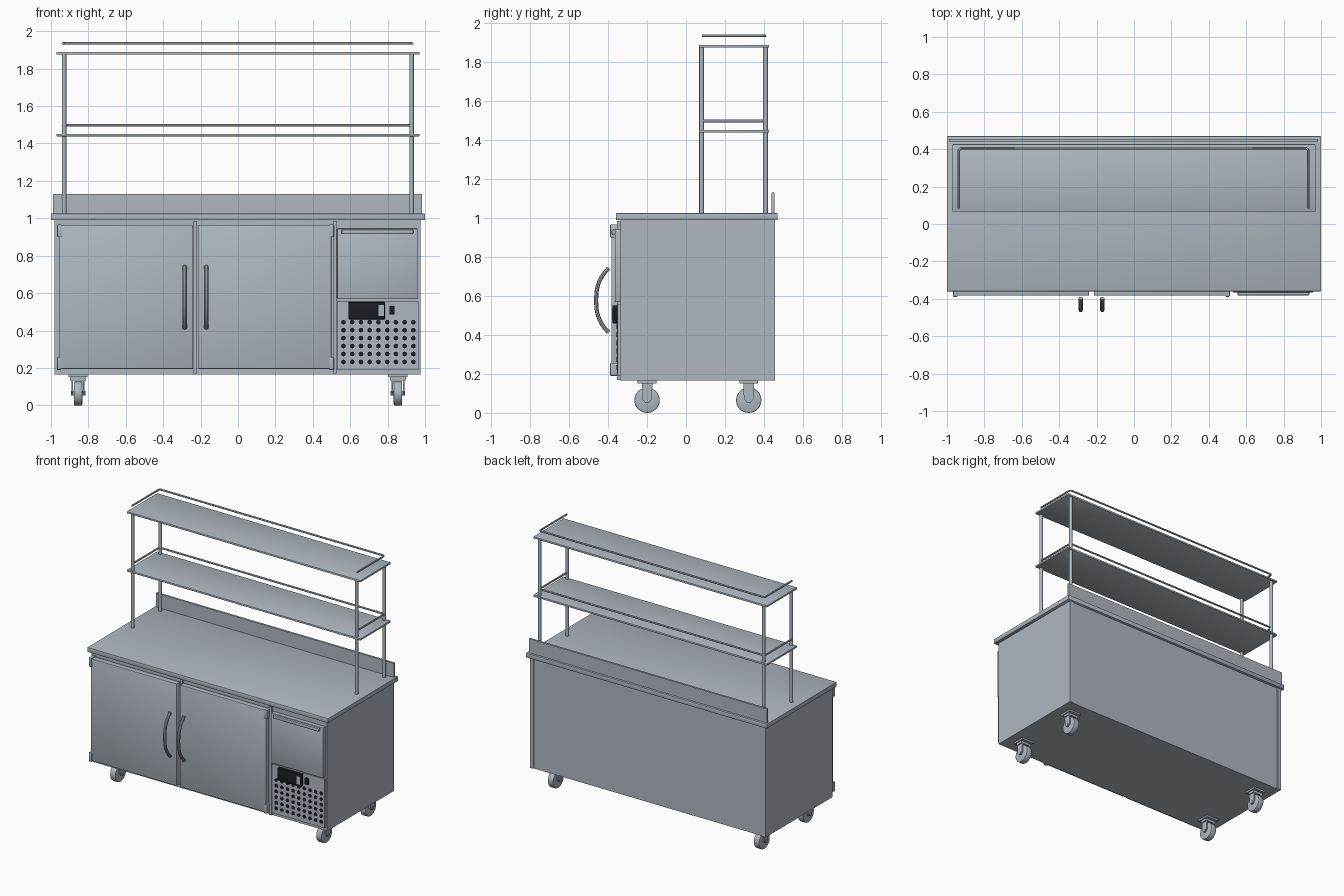
import bpy, bmesh, math
from mathutils import Matrix, Vector

cube = bpy.data.objects.get("Cube")
if cube:
    bpy.data.objects.remove(cube, do_unlink=True)


def material(name, rgb):
    m = bpy.data.materials.new(name)
    m.use_nodes = True
    m.diffuse_color = (*rgb, 1)
    m.node_tree.nodes["Principled BSDF"].inputs["Base Color"].default_value = (*rgb, 1)
    return m


steel = material("brushed steel", (0.43, 0.48, 0.53))
black = material("black plastic", (0.012, 0.012, 0.018))


def finish(name, bm, mat, smooth=False):
    me = bpy.data.meshes.new(name)
    bm.to_mesh(me)
    bm.free()
    ob = bpy.data.objects.new(name, me)
    bpy.context.collection.objects.link(ob)
    me.materials.append(mat)
    if smooth:
        bpy.ops.object.select_all(action='DESELECT')
        ob.select_set(True)
        bpy.context.view_layer.objects.active = ob
        bpy.ops.object.shade_smooth_by_angle()
    return ob


def box(name, x, y, z, mat=steel, bevel=0.0):
    """Box from (min, max) ranges, optionally with softened edges."""
    bm = bmesh.new()
    size = [r[1] - r[0] for r in (x, y, z)]
    mid = [(r[0] + r[1]) / 2 for r in (x, y, z)]
    bmesh.ops.create_cube(bm, size=1, matrix=Matrix.Translation(mid) @ Matrix.Diagonal((*size, 1)))
    if bevel:
        bmesh.ops.bevel(bm, geom=bm.edges[:], offset=bevel, segments=2, affect='EDGES', profile=0.5)
    return finish(name, bm, mat, bool(bevel))


def cylinder(name, centre, radius, depth, axis='Z', mat=steel, bevel=0.0):
    bm = bmesh.new()
    turn = {'X': Matrix.Rotation(math.pi / 2, 4, 'Y'),
            'Y': Matrix.Rotation(math.pi / 2, 4, 'X'), 'Z': Matrix()}[axis]
    bmesh.ops.create_cone(bm, cap_ends=True, segments=32, radius1=radius, radius2=radius,
                          depth=depth, matrix=Matrix.Translation(centre) @ turn)
    if bevel:
        rims = [e for e in bm.edges if any(len(f.verts) > 4 for f in e.link_faces)]
        bmesh.ops.bevel(bm, geom=rims, offset=bevel, segments=2, affect='EDGES', profile=0.5)
    return finish(name, bm, mat, True)


def tube(name, points, radius, smooth_path=False):
    """Round bar along a path, converted to a mesh."""
    cu = bpy.data.curves.new(name, 'CURVE')
    cu.dimensions = '3D'
    cu.bevel_depth = radius
    cu.bevel_resolution = 3
    cu.use_fill_caps = True
    sp = cu.splines.new('POLY')
    sp.points.add(len(points) - 1)
    for p, co in zip(sp.points, points):
        p.co = (*co, 1)
    sp.use_smooth = True
    ob = bpy.data.objects.new(name, cu)
    bpy.context.collection.objects.link(ob)
    ob.data.materials.append(steel)
    bpy.ops.object.select_all(action='DESELECT')
    ob.select_set(True)
    bpy.context.view_layer.objects.active = ob
    bpy.ops.object.convert(target='MESH')
    bpy.ops.object.shade_smooth_by_angle()


# Cabinet: main box, corner strips at the back, worktop and splashback
box("cabinet_body", (-0.98, 0.975), (-0.335, 0.45), (0.165, 0.99))
for side, x in (("right", -0.98), ("left", 0.945)):
    box(f"{side}_back_corner", (x, x + 0.03), (0.44, 0.457), (0.165, 0.99))
box("worktop", (-1, 1), (-0.36, 0.47), (0.99, 1.025), bevel=0.004)
box("splashback", (-0.99, 0.985), (0.44, 0.455), (1.02, 1.13))

# Doors with hinges on the outer edges and bowed handles near the middle
for side, x0, x1, hinge, grip in (("right", -0.955, -0.24, -0.955, -0.285),
                                  ("left", -0.215, 0.5, 0.5, -0.17)):
    box(f"{side}_door", (x0, x1), (-0.383, -0.34), (0.195, 0.962), bevel=0.006)
    for level, z in (("lower", 0.19), ("upper", 0.9)):
        box(f"{side}_door_{level}_hinge", (hinge - 0.012, hinge + 0.012),
            (-0.389, -0.335), (z, z + 0.067), bevel=0.003)
    arc = []
    for i in range(17):
        t = -1 + i / 8
        arc.append((grip, -0.397 - 0.064 * (1 - abs(t) ** 2.6), 0.578 + 0.165 * t))
    tube(f"{side}_door_handle", arc, 0.011)

# Frame strips around the doors and the machine bay
box("door_mullion", (-0.237, -0.218), (-0.345, -0.33), (0.17, 0.985))
box("bay_divider", (0.507, 0.526), (-0.355, -0.33), (0.17, 0.985))

# Machine bay: drawer front with grip, and perforated panel below
box("drawer_front", (0.53, 0.96), (-0.365, -0.33), (0.568, 0.945), bevel=0.004)
box("drawer_grip", (0.553, 0.937), (-0.382, -0.36), (0.915, 0.94), bevel=0.006)
box("vent_panel", (0.53, 0.965), (-0.352, -0.33), (0.19, 0.557))

# Vent holes as a grid of thin dark discs
bm = bmesh.new()
for col in range(9):
    for row in range(6):
        place = Matrix.Translation((0.564 + 0.0467 * col, -0.353, 0.232 + 0.0425 * row))
        bmesh.ops.create_cone(bm, cap_ends=True, segments=8, radius1=0.013, radius2=0.013,
                              depth=0.006, matrix=place @ Matrix.Rotation(math.pi / 2, 4, 'X'))
finish("vent_holes", bm, black)

# Controller and switch
box("controller", (0.59, 0.785), (-0.378, -0.35), (0.46, 0.552), black, 0.003)
box("controller_key", (0.752, 0.78), (-0.381, -0.376), (0.477, 0.537))
box("power_switch", (0.81, 0.836), (-0.368, -0.35), (0.485, 0.53), black, 0.002)

# Overshelf: posts, two shelves and a three-sided rail above each
for side, x in (("right", -0.93), ("left", 0.928)):
    for place, y in (("front", 0.08), ("back", 0.408)):
        cylinder(f"{side}_{place}_post", (x, y, 1.45), 0.012, 0.86)
for level, z in (("lower", 1.445), ("upper", 1.882)):
    box(f"{level}_shelf", (-0.97, 0.97), (0.066, 0.427), (z - 0.007, z + 0.007), bevel=0.003)
    corners = [(-0.936, 0.082), (-0.936, 0.395), (-0.925, 0.406),
               (0.92, 0.406), (0.931, 0.395), (0.931, 0.082)]
    tube(f"{level}_rail", [(x, y, z + 0.053) for x, y in corners], 0.007)


# Castors: mounting plate, forked bracket with tapered cheeks, and wheel
def castor(name, x, y):
    box(f"{name}_plate", (x - 0.05, x + 0.05), (y - 0.048, y + 0.048), (0.152, 0.167))
    box(f"{name}_crown", (x - 0.042, x + 0.042), (y - 0.027, y + 0.027), (0.134, 0.153))
    bm = bmesh.new()
    profile = ((-0.027, 0.14), (0.027, 0.14), (0.025, 0.07), (0.008, 0.052),
               (-0.008, 0.052), (-0.025, 0.07))
    for s in (-1, 1):
        face = bm.faces.new([bm.verts.new((x + s * 0.026, y + dy, z)) for dy, z in profile])
        ext = bmesh.ops.extrude_face_region(bm, geom=[face])["geom"]
        bmesh.ops.translate(bm, vec=Vector((s * 0.009, 0, 0)),
                            verts=[v for v in ext if isinstance(v, bmesh.types.BMVert)])
    bmesh.ops.recalc_face_normals(bm, faces=bm.faces[:])
    finish(f"{name}_fork", bm, steel)
    cylinder(f"{name}_wheel", (x, y, 0.065), 0.065, 0.046, 'X', steel, 0.006)
    cylinder(f"{name}_axle", (x, y, 0.065), 0.012, 0.078, 'X')


for side, x in (("right", -0.855), ("left", 0.855)):
    for place, y in (("front", -0.2), ("back", 0.322)):
        castor(f"{side}_{place}_castor", x, y)
